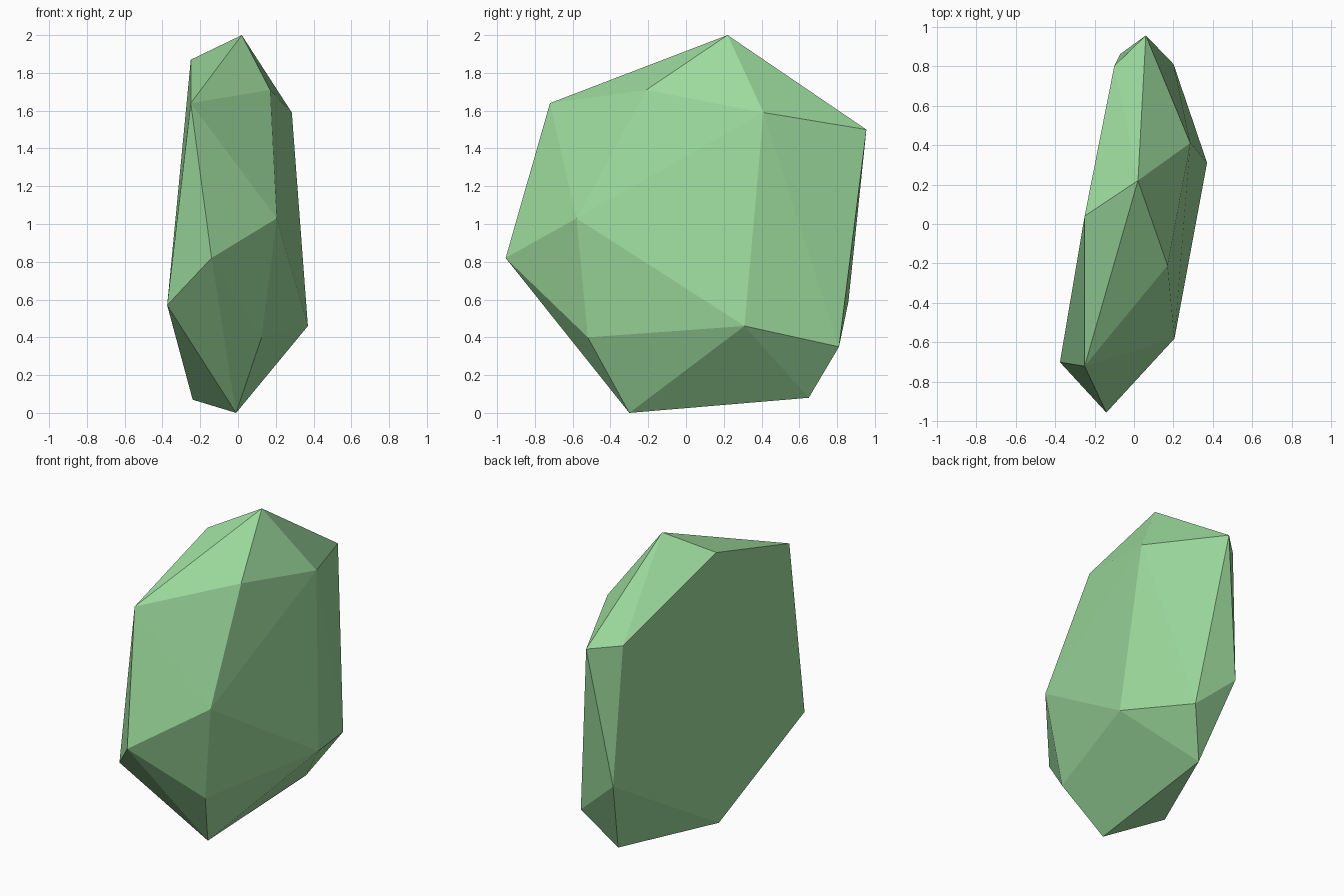
import bpy
import bmesh

# Remove only the default cube
default_cube = bpy.data.objects.get("Cube")
if default_cube:
    bpy.data.objects.remove(default_cube, do_unlink=True)


def make_material(name, colour):
    material = bpy.data.materials.new(name)
    material.use_nodes = True
    material.diffuse_color = colour
    material.node_tree.nodes["Principled BSDF"].inputs["Base Color"].default_value = colour
    return material


def faceted_stone(name, corners, material):
    """Wrap flat facets around the corner points of a convex stone."""
    bm = bmesh.new()
    for corner in corners:
        bm.verts.new(corner)
    hull = bmesh.ops.convex_hull(bm, input=list(bm.verts))
    loose = [v for v in bm.verts if not v.link_faces]
    bmesh.ops.delete(bm, geom=loose, context='VERTS')
    bmesh.ops.recalc_face_normals(bm, faces=list(bm.faces))
    for face in bm.faces:
        face.smooth = False
    mesh = bpy.data.meshes.new(name)
    bm.to_mesh(mesh)
    bm.free()
    mesh.materials.append(material)
    stone = bpy.data.objects.new(name, mesh)
    bpy.context.scene.collection.objects.link(stone)
    return stone


# Crown of the stone: peak and the shoulders around it
crown = [
    (0.02, 0.22, 2.0),
    (-0.25, 0.04, 1.87),
    (0.17, -0.21, 1.71),
    (-0.25, -0.72, 1.64),
    (0.285, 0.41, 1.59),
    (0.06, 0.955, 1.5),
    (-0.1, 0.8, 1.505),
]

# Waist: the widest ring of corners
waist = [
    (0.205, -0.58, 1.03),
    (-0.14, -0.955, 0.82),
    (-0.375, -0.7, 0.57),
    (-0.07, 0.86, 0.59),
    (0.37, 0.31, 0.46),
]

# Base: the corners tapering to the ground
base = [
    (0.125, -0.52, 0.4),
    (0.2, 0.81, 0.35),
    (0.04, 0.65, 0.08),
    (-0.24, 0.0, 0.07),
    (-0.01, -0.3, 0.0),
]

pale_green = make_material("pale_green", (0.337, 0.71, 0.34, 1.0))
faceted_stone("faceted_stone", crown + waist + base, pale_green)
